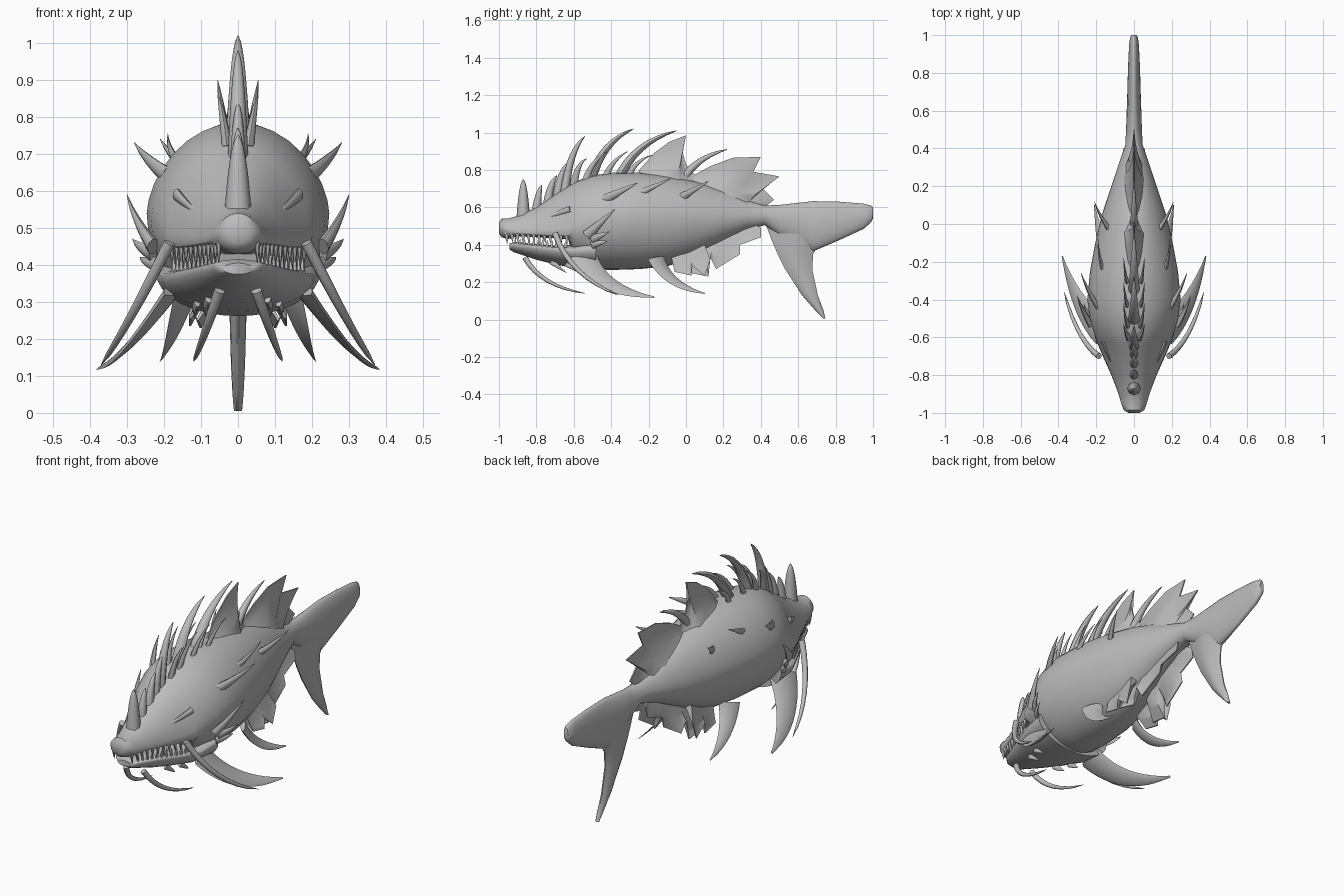
import bpy, bmesh, math
from mathutils import Vector

cube = bpy.data.objects.get("Cube")
if cube:
    bpy.data.objects.remove(cube, do_unlink=True)

skin = bpy.data.materials.new("grey_skin")
skin.use_nodes = True
skin.diffuse_color = (0.5, 0.5, 0.5, 1)
skin.node_tree.nodes["Principled BSDF"].inputs["Base Color"].default_value = skin.diffuse_color


def finish(name, bm, angle=50):
    """Turn a bmesh into a smooth shaded object."""
    bmesh.ops.recalc_face_normals(bm, faces=bm.faces[:])
    mesh = bpy.data.meshes.new(name)
    bm.to_mesh(mesh)
    bm.free()
    mesh.materials.append(skin)
    obj = bpy.data.objects.new(name, mesh)
    bpy.context.collection.objects.link(obj)
    bpy.ops.object.select_all(action="DESELECT")
    obj.select_set(True)
    bpy.context.view_layer.objects.active = obj
    bpy.ops.object.shade_smooth_by_angle(angle=math.radians(angle))
    return obj


def skin_rings(bm, rings):
    """Bridge closed rings of points and cap both ends."""
    loops = [[bm.verts.new(p) for p in ring] for ring in rings]
    count = len(loops[0])
    for a, b in zip(loops, loops[1:]):
        for i in range(count):
            j = (i + 1) % count
            bm.faces.new((a[i], a[j], b[j], b[i]))
    bm.faces.new(loops[0])
    bm.faces.new(loops[-1][::-1])


def loft(name, sections, sides=32, peak=1.2):
    """Sections are (y, half width, top, widest height, bottom); peak sharpens the back."""
    rings = []
    for y, half, top, mid, low in sections:
        ring = []
        for i in range(sides):
            a = math.tau * i / sides
            s = math.sin(a)
            z = mid + (top - mid) * s ** peak if s > 0 else mid + (mid - low) * s
            ring.append((half * math.cos(a), y, z))
        rings.append(ring)
    bm = bmesh.new()
    skin_rings(bm, rings)
    return finish(name, bm)


def horn(bm, root, bend, tip, thick, wide, normal=(1, 0, 0), steps=8, sides=8, power=0.8):
    """Tapered bent spike, thick along the normal and wide across it."""
    root, bend, tip = Vector(root), Vector(bend), Vector(tip)
    rings = []
    for k in range(steps + 1):
        t = k / steps
        centre = root * (1 - t) ** 2 + bend * 2 * t * (1 - t) + tip * t * t
        along = ((bend - root) * (1 - t) + (tip - bend) * t).normalized()
        n = Vector(normal)
        n = (n - along * n.dot(along)).normalized()
        cross = along.cross(n)
        size = max((1 - t) ** power, 0.06)
        rings.append([centre + n * thick * size * math.cos(math.tau * i / sides)
                      + cross * wide * size * math.sin(math.tau * i / sides) for i in range(sides)])
    skin_rings(bm, rings)


def lens(t):
    return math.sin(math.pi * t)


def wedge(t):
    return (1 - t) ** 1.3


def flare(t):
    return (1 - t) ** 2


def fin(name, ribs, thick, profile, x=0, splay=0, sides=(1,), thin_end=1):
    """Fin of ribs from (y, z) to (y, z); thickness fades to thin_end at the last rib."""
    bm = bmesh.new()
    steps = 6
    for side in sides:
        rings = []
        for index, (y0, z0, y1, z1) in enumerate(ribs):
            fade = 1 + (thin_end - 1) * index / (len(ribs) - 1)
            front, back = [], []
            for k in range(steps + 1):
                t = k / steps
                w = thick * fade * profile(t) + 0.003
                c = side * (x + splay * t) * fade
                y, z = y0 + (y1 - y0) * t, z0 + (z1 - z0) * t
                front.append((c + w, y, z))
                back.append((c - w, y, z))
            rings.append(front + back[::-1])
        skin_rings(bm, rings)
    return finish(name, bm)


# Body with head, mouth roof and upper tail lobe
body = [
    (-1, .03, .52, .49, .46), (-.985, .055, .54, .49, .44), (-.95, .068, .54, .475, .43),
    (-.9, .082, .555, .465, .445), (-.8, .12, .6, .457, .44), (-.7, .165, .67, .452, .435),
    (-.63, .195, .715, .455, .43), (-.6, .205, .735, .49, .31), (-.5, .235, .77, .52, .27),
    (-.4, .247, .785, .54, .265), (-.25, .233, .787, .54, .27), (-.1, .205, .77, .54, .285),
    (.05, .17, .74, .54, .335), (.2, .12, .695, .54, .415), (.32, .08, .645, .55, .475),
    (.42, .046, .61, .555, .505), (.5, .042, .613, .54, .45), (.68, .036, .633, .5, .365),
    (.82, .032, .63, .53, .425), (.95, .026, .62, .55, .485), (.99, .02, .61, .56, .52),
    (1, .012, .6, .56, .54)]
loft("body", body)

# Lower jaw
jaw = [
    (-.945, .04, .405, .39, .375), (-.92, .068, .415, .4, .36), (-.8, .118, .405, .39, .32),
    (-.7, .165, .395, .38, .295), (-.6, .207, .4, .37, .275), (-.48, .222, .44, .38, .262)]
loft("lower_jaw", jaw, peak=1)


def half_width(sections, y):
    """Half width of a loft at y."""
    for a, b in zip(sections, sections[1:]):
        if a[0] <= y <= b[0]:
            return a[1] + (b[1] - a[1]) * (y - a[0]) / (b[0] - a[0])


# Teeth follow both jaw edges
upper, lower = bmesh.new(), bmesh.new()
for side in (1, -1):
    for k in range(12):
        t = k / 11
        y = -.96 + .32 * t
        x = side * (half_width(body, y) - .012)
        long = .045 if k % 3 == 0 else .034
        horn(upper, (x, y, .465 - .01 * t), (x, y, .44), (x, y + .005, .45 - long - .015 * t),
             .009, .012, steps=3, sides=6, power=.6)
        y = -.915 + .27 * t
        x = side * (half_width(jaw, y) - .014)
        horn(lower, (x, y, .385), (x, y, .41), (x, y + .005, .4 + long - .012 * t),
             .008, .01, steps=3, sides=6, power=.6)
finish("upper_teeth", upper)
finish("lower_teeth", lower)

# Single spines down the back: root y, z, then tip y, z and both half widths
bm = bmesh.new()
for y0, z0, y1, z1, thick, wide in [
        (-.87, .55, -.87, .75, .036, .036), (-.8, .57, -.77, .72, .024, .026),
        (-.74, .61, -.69, .77, .024, .026), (-.69, .64, -.63, .84, .024, .026),
        (-.65, .68, -.54, .98, .028, .026), (-.51, .74, -.28, 1.02, .032, .028),
        (-.36, .75, -.05, 1.01, .032, .028), (-.03, .72, .22, .91, .024, .026)]:
    rise, run = z1 - z0, y1 - y0
    horn(bm, (0, y0, z0), (0, y0 + run * .25, z0 + rise * .75), (0, y1, z1), thick, wide, power=.62)
finish("back_spines", bm)

# Paired spines beside the ridge
bm = bmesh.new()
for side in (1, -1):
    for y, tip_y, tip_z in [(-.6, -.53, .86), (-.54, -.42, .9), (-.44, -.31, .9), (-.32, -.18, .88)]:
        horn(bm, (side * .03, y, .72), (side * .045, y + .02, .84), (side * .055, tip_y, tip_z), .014, .022)
finish("paired_spines", bm)

# Back fins flare into the body
fin("front_back_fin", [
    (-.28, .72, -.25, .8), (-.2, .71, -.17, .89), (-.13, .7, -.09, .95), (-.06, .69, 0, .985),
    (-.04, .69, -.02, .9), (0, .68, 0, .83), (.04, .67, .05, .77)], .075, flare)
fin("rear_back_fin", [
    (.0, .68, .02, .76), (.08, .66, .13, .82), (.16, .64, .25, .865), (.22, .63, .4, .87),
    (.25, .62, .36, .79), (.28, .6, .5, .765), (.3, .59, .41, .7), (.32, .58, .47, .64),
    (.35, .57, .42, .6)], .075, flare, thin_end=.6)

# Lower tail lobe
fin("lower_tail_lobe", [
    (.43, .5, .78, .5), (.46, .42, .71, .4), (.49, .35, .68, .35), (.53, .27, .675, .27),
    (.62, .13, .705, .13), (.69, .05, .735, .05), (.735, .005, .745, .005)], .032, lens, thin_end=.25)

# Paired belly fins spread outwards
fin("rear_belly_fins", [
    (.06, .37, .02, .25), (.1, .39, .12, .23), (.14, .41, .13, .33), (.18, .43, .16, .27),
    (.24, .46, .29, .35), (.28, .48, .29, .4), (.32, .5, .4, .44), (.35, .52, .4, .49)],
    .022, wedge, x=.04, splay=.07, sides=(1, -1), thin_end=.4)
fin("side_belly_flaps", [
    (-.08, .34, -.06, .255), (-.01, .35, .03, .235), (.02, .36, .03, .29), (.06, .38, .1, .235),
    (.1, .4, .13, .32)], .02, wedge, x=.08, splay=.05, sides=(1, -1))

# Paired spikes, barbels and swimming fins
spikes, barbels, fins, brows = (bmesh.new() for _ in range(4))
for s in (1, -1):
    for x0, y0, z0, x1, y1, z1, size in [
            (.19, -.44, .64, .28, -.26, .73, .028), (.16, -.26, .67, .19, -.08, .755, .02),
            (.13, -.03, .65, .21, .12, .74, .023), (.23, -.53, .45, .3, -.38, .59, .028),
            (.23, -.5, .43, .285, -.41, .47, .024), (.22, -.5, .4, .265, -.42, .42, .022),
            (.08, -.72, .31, .08, -.64, .25, .016), (.11, -.64, .3, .11, -.57, .25, .016)]:
        middle = (s * (x0 + x1) / 2 + s * .015, (y0 + y1) / 2, (z0 + z1) / 2)
        horn(spikes, (s * x0, y0, z0), middle, (s * x1, y1, z1), size * .6, size)
    horn(barbels, (s * .185, -.7, .46), (s * .3, -.62, .23), (s * .37, -.36, .13), .016, .016, power=.4)
    horn(barbels, (s * .05, -.86, .33), (s * .1, -.78, .18), (s * .12, -.54, .14), .015, .015, power=.5)
    horn(fins, (s * .17, -.56, .34), (s * .3, -.46, .15), (s * .38, -.17, .12), .018, .085,
         normal=(.7 * s, .1, .6), steps=12)
    horn(fins, (s * .14, -.16, .33), (s * .18, -.1, .18), (s * .21, .1, .14), .014, .055,
         normal=(.7 * s, .45, .4), steps=10)
    horn(brows, (s * .165, -.62, .59), (s * .142, -.7, .565), (s * .08, -.8, .515), .012, .018)
finish("side_spikes", spikes)
finish("barbels", barbels)
finish("swimming_fins", fins)
finish("brow_ridges", brows)
